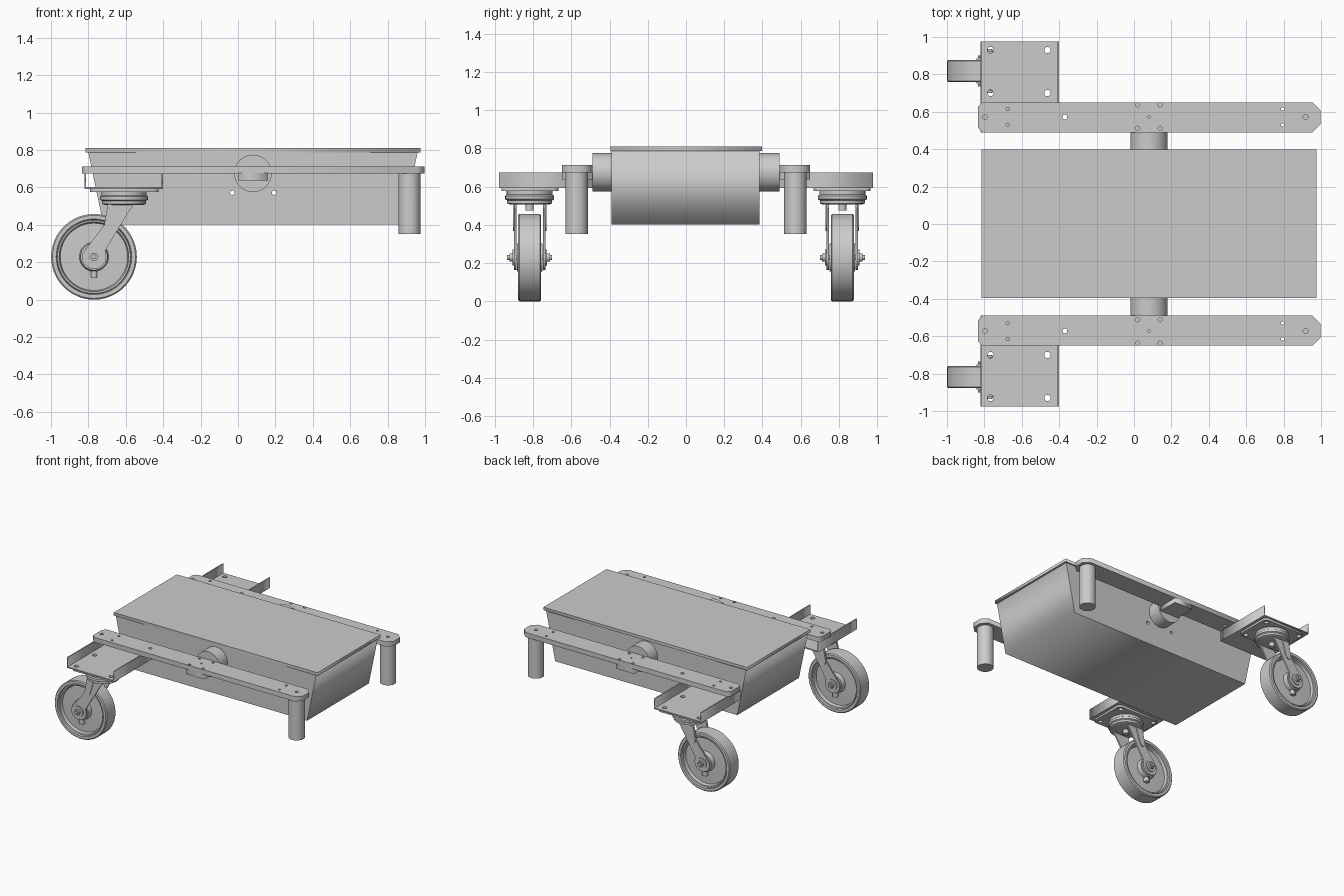
import bpy, bmesh, math
from mathutils import Vector

if "Cube" in bpy.data.objects:
    bpy.data.objects.remove(bpy.data.objects["Cube"])


def circle(cx, cy, r, n=20):
    return [(cx + r * math.cos(2 * math.pi * i / n), cy + r * math.sin(2 * math.pi * i / n)) for i in range(n)]


def rect(x0, x1, y0, y1):
    return [(x0, y0), (x1, y0), (x1, y1), (x0, y1)]


def finish(name, bm, smooth=False):
    bmesh.ops.recalc_face_normals(bm, faces=bm.faces)
    me = bpy.data.meshes.new(name)
    bm.to_mesh(me)
    bm.free()
    ob = bpy.data.objects.new(name, me)
    bpy.context.collection.objects.link(ob)
    if smooth:
        bpy.ops.object.select_all(action='DESELECT')
        ob.select_set(True)
        bpy.context.view_layer.objects.active = ob
        bpy.ops.object.shade_smooth_by_angle(angle=math.radians(30))
    return ob


# Outline with holes, extruded along z (outline in xy) or y (outline in xz)
def prism(name, outline, lo, hi, axis='z', holes=(), smooth=False):
    cu = bpy.data.curves.new(name + "_outline", 'CURVE')
    cu.dimensions, cu.fill_mode = '2D', 'BOTH'
    cu.extrude = abs(hi - lo) / 2
    for loop in [outline, *holes]:
        sp = cu.splines.new('POLY')
        sp.points.add(len(loop) - 1)
        for p, (u, v) in zip(sp.points, loop):
            p.co = (u, v, 0, 1)
        sp.use_cyclic_u = True
    tmp = bpy.data.objects.new(name + "_outline", cu)
    bpy.context.collection.objects.link(tmp)
    dg = bpy.context.evaluated_depsgraph_get()
    me = bpy.data.meshes.new_from_object(tmp.evaluated_get(dg))
    bm = bmesh.new()
    bm.from_mesh(me)
    bpy.data.objects.remove(tmp)
    bpy.data.curves.remove(cu)
    bpy.data.meshes.remove(me)
    bmesh.ops.remove_doubles(bm, verts=bm.verts, dist=1e-5)
    mid = (lo + hi) / 2
    for v in bm.verts:
        x, y, z = v.co
        v.co = (x, y, z + mid) if axis == 'z' else (x, z + mid, y)
    return finish(name, bm, smooth)


def box(name, x0, x1, y0, y1, z0, z1):
    return prism(name, rect(x0, x1, y0, y1), z0, z1)


# Closed (radius, offset) profile revolved around z or y
def lathe(name, profile, center, axis='z', n=40):
    bm = bmesh.new()
    rings = []
    for i in range(n):
        a = 2 * math.pi * i / n
        c, s = math.cos(a), math.sin(a)
        rings.append([bm.verts.new(Vector(center) + Vector((r * c, r * s, h) if axis == 'z' else (r * c, h, r * s)))
                      for r, h in profile])
    m = len(profile)
    for i in range(n):
        a, b = rings[i], rings[(i + 1) % n]
        for j in range(m):
            k = (j + 1) % m
            bm.faces.new((a[j], a[k], b[k], b[j]))
    return finish(name, bm, True)


# Tapered hopper body, drilled through, with its lid
body = [(-0.72, 0.402), (0.88, 0.402), (0.96, 0.787), (-0.80, 0.787)]
prism("body", body, -0.39, 0.385, 'y', [circle(-0.03, 0.572, 0.012), circle(0.193, 0.572, 0.012)])
box("lid", -0.815, 0.975, -0.395, 0.397, 0.787, 0.81)

PX, PY = 0.917, 0.572          # post position
WX, WZ, WY = -0.77, 0.229, 0.818   # wheel centre
KX = -0.61                     # swivel axis

for s, side in ((-1, "front"), (1, "back")):
    def ys(a, b):
        return sorted((s * a, s * b))

    # Trunnion and the block under the rail
    y0, y1 = ys(0.38, 0.49)
    prism(side + "_trunnion", circle(0.08, 0.675, 0.10, 40), y0, y1, 'y', smooth=True)
    box(side + "_rail_block", 0.0, 0.16, *ys(0.485, 0.65), 0.637, 0.676)

    # Long rail with clipped corners and bolt holes
    a, b, e, f = 0.49, 0.65, 0.025, 0.042
    outline = [(-0.835 + e, a), (0.997 - f, a), (0.997, a + f), (0.997, b - f), (0.997 - f, b),
               (-0.835 + e, b), (-0.835, b - e), (-0.835, a + e)]
    spots = [(-0.797, 0.572, 0.013), (-0.37, 0.572, 0.013), (0.08, 0.572, 0.007), (0.917, 0.572, 0.013)]
    spots += [(x, y, 0.009) for x in (-0.675, 0.795) for y in (0.53, 0.615)]
    spots += [(x, y, 0.011) for x in (0.02, 0.14) for y in (0.512, 0.637)]
    prism(side + "_rail", [(x, s * y) for x, y in outline], 0.674, 0.712,
          holes=[circle(x, s * y, r, 14) for x, y, r in spots])

    # Hanging post with a cross hole
    post = prism(side + "_post", circle(PX, s * PY, 0.059, 40), 0.352, 0.675, smooth=True)
    cutter = prism(side + "_post_cutter", circle(PX, 0.433, 0.037, 28), s * PY - 0.1, s * PY + 0.1, 'y')
    cutter.hide_render = True
    cutter.hide_set(True)
    mod = post.modifiers.new("cross_hole", 'BOOLEAN')
    mod.operation, mod.object, mod.solver = 'DIFFERENCE', cutter, 'EXACT'

    # Channel bracket: floor with bolt holes and two upright flanges
    bolts = [circle(x, s * y, 0.017) for x in (-0.767, -0.463) for y in (0.70, 0.93)]
    y0, y1 = ys(0.49, 0.977)
    prism(side + "_bracket_floor", rect(-0.82, -0.402, y0, y1), 0.592, 0.601, holes=bolts)
    for x, end in ((-0.82, "rear"), (-0.41, "inner")):
        box(f"{side}_bracket_{end}_flange", x, x + 0.008, y0, y1, 0.592, 0.675)

    # Caster mounting plate with clipped corners
    y0, y1 = ys(0.668, 0.965)
    c = 0.02
    plate = [(-0.79 + c, y0), (-0.425 - c, y0), (-0.425, y0 + c), (-0.425, y1 - c),
             (-0.425 - c, y1), (-0.79 + c, y1), (-0.79, y1 - c), (-0.79, y0 + c)]
    prism(side + "_caster_plate", plate, 0.576, 0.592, holes=bolts)

    # Swivel bearing and king bolt
    lathe(side + "_swivel", [(0.001, 0.577), (0.12, 0.577), (0.12, 0.558), (0.128, 0.552), (0.128, 0.534),
                             (0.118, 0.528), (0.118, 0.512), (0.10, 0.506), (0.001, 0.506)],
          (KX, s * WY, 0))
    prism(side + "_king_bolt", circle(KX, s * WY, 0.024, 6), 0.474, 0.508)

    # Wheel: tyre, recessed web and hub
    half = [(0.03, 0.066), (0.072, 0.066), (0.078, 0.03), (0.18, 0.026), (0.186, 0.05),
            (0.195, 0.052), (0.198, 0.047), (0.202, 0.06), (0.222, 0.06), (0.229, 0.053)]
    lathe(side + "_wheel", half + [(r, -h) for r, h in reversed(half)], (WX, s * WY, WZ), 'y', 48)

    # Fork legs, ribs, washers, nuts and grease plugs on both wheel faces
    leg = [(-0.695, 0.512), (-0.555, 0.512), (-0.575, 0.485), (-0.71, 0.262)]
    leg += [(WX + 0.066 * math.cos(math.radians(t)), WZ + 0.066 * math.sin(math.radians(t)))
            for t in range(0, -216, -24)]
    leg += [(-0.715, 0.40), (-0.705, 0.46)]
    rib = [(-0.695, 0.505), (-0.635, 0.505), (-0.67, 0.39), (-0.69, 0.368), (-0.71, 0.375), (-0.715, 0.40)]
    for t, face in ((-1, "a"), (1, "b")):
        def off(p, q):
            return sorted((s * WY + t * p, s * WY + t * q))
        tag = f"{side}_{face}_"
        prism(tag + "fork_leg", leg, *off(0.07, 0.082), 'y')
        prism(tag + "fork_rib", rib, *off(0.08, 0.088), 'y')
        prism(tag + "axle_washer", circle(WX, WZ, 0.042, 24), *off(0.08, 0.09), 'y', smooth=True)
        prism(tag + "axle_nut", circle(WX, WZ, 0.024, 6), *off(0.088, 0.106), 'y')
        box(tag + "grease_plug", WX - 0.017, WX + 0.017, *off(0.02, 0.055), WZ - 0.11, WZ - 0.076)
    prism(side + "_axle", circle(WX, WZ, 0.0125, 16), s * WY - 0.118, s * WY + 0.118, 'y', smooth=True)
